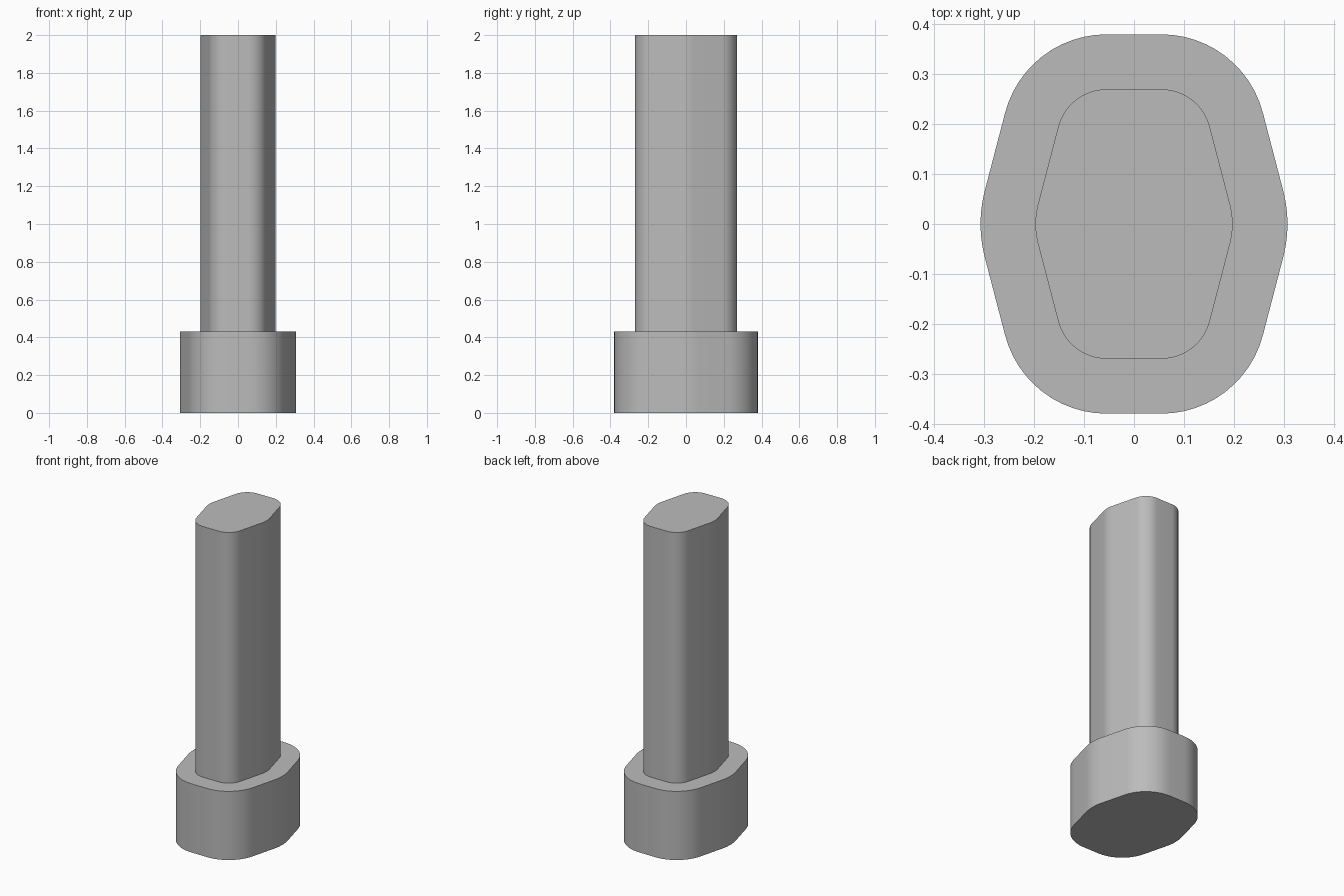
import bpy
import bmesh
from math import cos, sin, radians

cube = bpy.data.objects.get("Cube")
if cube:
    bpy.data.objects.remove(cube, do_unlink=True)

grey = bpy.data.materials.new("plain grey")
grey.use_nodes = True
grey.diffuse_color = (0.5, 0.5, 0.5, 1)
grey.node_tree.nodes["Principled BSDF"].inputs["Base Color"].default_value = grey.diffuse_color

SIDE_ANGLE = 14.5   # tilt of the long flat sides
STEPS = 12


def arc(cx, cy, radius, start, end):
    """Points along an arc, angles in degrees."""
    angles = [radians(start + (end - start) * i / STEPS) for i in range(STEPS + 1)]
    return [(cx + radius * cos(a), cy + radius * sin(a)) for a in angles]


def rounded_hexagon(offset):
    """Six-sided outline with rounded corners, grown outward by offset."""
    a = SIDE_ANGLE
    side, corner = 0.156 + offset, 0.1 + offset
    return (arc(0.0415, 0, side, -a, a)
            + arc(0.055, 0.17, corner, a, 90)
            + arc(-0.055, 0.17, corner, 90, 180 - a)
            + arc(-0.0415, 0, side, 180 - a, 180 + a)
            + arc(-0.055, -0.17, corner, 180 + a, 270)
            + arc(0.055, -0.17, corner, 270, 360 - a))


def prism(name, offset, bottom, top):
    """Extrude the outline between two heights."""
    bm = bmesh.new()
    base = bm.faces.new([bm.verts.new((x, y, bottom)) for x, y in rounded_hexagon(offset)])
    result = bmesh.ops.extrude_face_region(bm, geom=[base], use_keep_orig=True)
    verts = [v for v in result["geom"] if isinstance(v, bmesh.types.BMVert)]
    bmesh.ops.translate(bm, verts=verts, vec=(0, 0, top - bottom))
    bmesh.ops.recalc_face_normals(bm, faces=bm.faces)
    mesh = bpy.data.meshes.new(name)
    bm.to_mesh(mesh)
    bm.free()
    mesh.materials.append(grey)
    obj = bpy.data.objects.new(name, mesh)
    bpy.context.collection.objects.link(obj)
    bpy.ops.object.select_all(action="DESELECT")
    obj.select_set(True)
    bpy.context.view_layer.objects.active = obj
    bpy.ops.object.shade_smooth_by_angle(angle=radians(30))


# Wide foot and the slimmer shaft standing on it
prism("base_collar", 0.11, 0, 0.43)
prism("shaft", 0, 0.43, 2)
